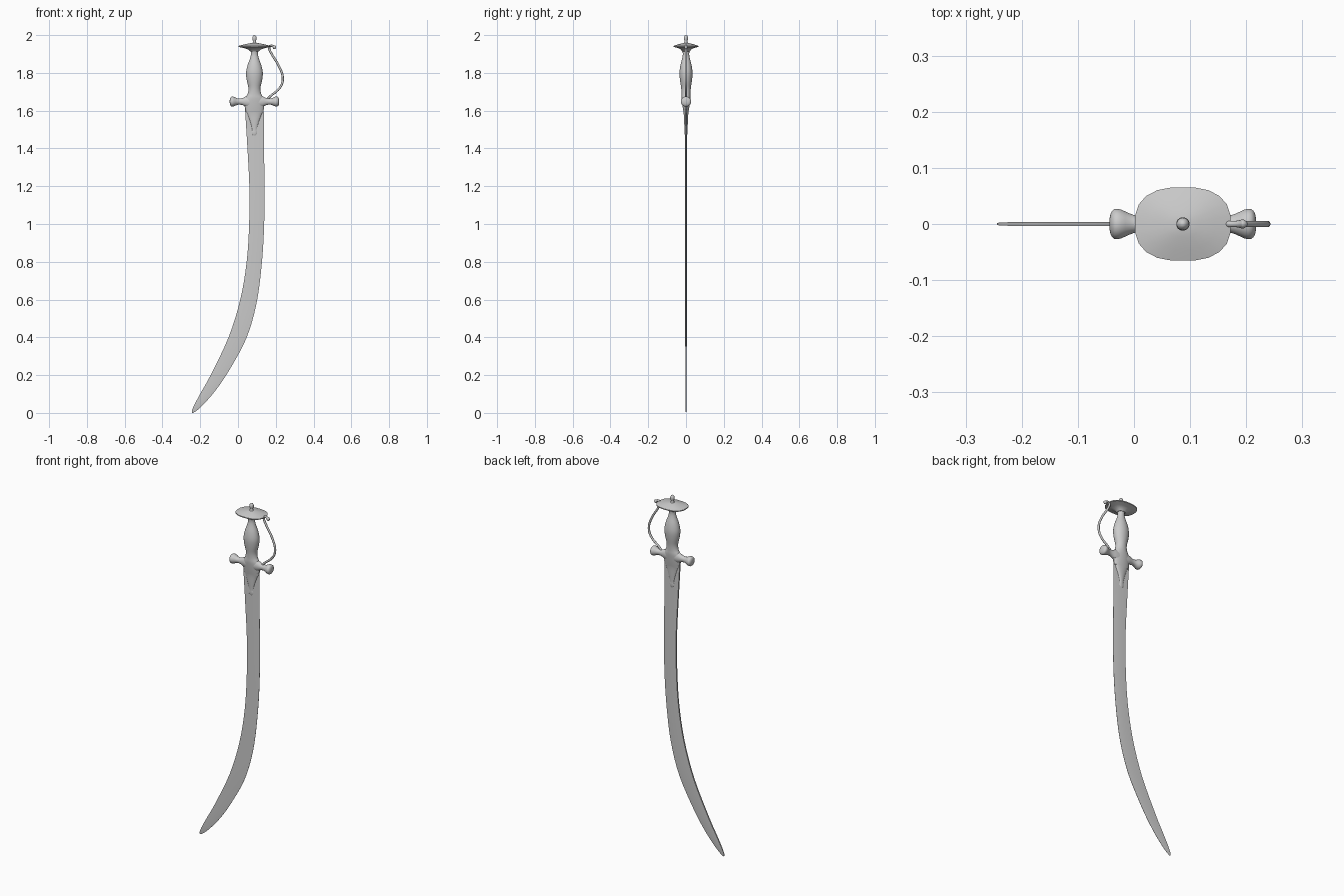
import bpy, bmesh, math
from mathutils import Vector

CX = 0.087  # hilt axis


def spline(rows, steps):
    """Catmull-Rom interpolation through rows of numbers."""
    pts = [Vector(r) for r in rows]
    out = []
    for i in range(len(pts) - 1):
        a, b, c, d = pts[max(i - 1, 0)], pts[i], pts[i + 1], pts[min(i + 2, len(pts) - 1)]
        for k in range(steps):
            t = k / steps
            out.append(0.5 * (2 * b + (c - a) * t + (2 * a - 5 * b + 4 * c - d) * t * t
                              + (3 * b - a - 3 * c + d) * t ** 3))
    return out + [pts[-1]]


def skin(name, rings, angle=40):
    """Bridge equal closed rings, cap both ends."""
    bm = bmesh.new()
    vr = [[bm.verts.new(p) for p in r] for r in rings]
    n = len(vr[0])
    for a, b in zip(vr, vr[1:]):
        for i in range(n):
            bm.faces.new((a[i], a[(i + 1) % n], b[(i + 1) % n], b[i]))
    bm.faces.new(vr[0])
    bm.faces.new(vr[-1])
    bmesh.ops.recalc_face_normals(bm, faces=bm.faces)
    me = bpy.data.meshes.new(name)
    bm.to_mesh(me)
    bm.free()
    ob = bpy.data.objects.new(name, me)
    bpy.context.collection.objects.link(ob)
    bpy.ops.object.select_all(action='DESELECT')
    bpy.context.view_layer.objects.active = ob
    ob.select_set(True)
    bpy.ops.object.shade_smooth_by_angle(angle=math.radians(angle))
    return ob


def lathe(name, sections, n=20, power=1.0, axis='Z', centre=(CX, 0, 0), angle=40):
    """Loft of (position, radius a, radius b) ovals; power < 1 squares them off."""
    rings = []
    for h, ra, rb in sections:
        ring = []
        for i in range(n):
            t = 2 * math.pi * (i + 0.5) / n
            c, s = math.cos(t), math.sin(t)
            u = ra * math.copysign(abs(c) ** power, c)
            v = rb * math.copysign(abs(s) ** power, s)
            p = (u, v, h) if axis == 'Z' else (h, v, u)
            ring.append(Vector(p) + Vector(centre))
        rings.append(ring)
    return skin(name, rings, angle)


# Curved blade: (back x, back z, edge x, edge z, half thickness)
stations = [
    (0.036, 1.63, 0.136, 1.63, 0.0045), (0.050, 1.40, 0.138, 1.40, 0.0045),
    (0.060, 1.20, 0.140, 1.20, 0.0045), (0.059, 1.00, 0.138, 0.98, 0.0045),
    (0.046, 0.80, 0.124, 0.77, 0.0042), (0.012, 0.60, 0.096, 0.57, 0.004),
    (-0.050, 0.40, 0.042, 0.39, 0.004), (-0.145, 0.20, -0.050, 0.22, 0.0038),
    (-0.195, 0.11, -0.118, 0.12, 0.0035), (-0.230, 0.045, -0.178, 0.05, 0.003),
    (-0.243, 0.015, -0.215, 0.015, 0.002), (-0.244, 0.001, -0.238, 0.0, 0.001)]
rings = []
for bx, bz, ex, ez, h in spline(stations, 4):
    def at(f, y):
        return Vector((bx + (ex - bx) * f, y, bz + (ez - bz) * f))
    rings.append([at(0, -h), at(0.6, -h), at(1, -0.0005), at(1, 0.0005), at(0.6, h), at(0, h)])
skin("blade", rings, 30)

# Swelling grip running down through the guard block
grip = [(1.59, 0.046, 0.013), (1.62, 0.052, 0.018), (1.65, 0.055, 0.022), (1.67, 0.047, 0.024),
        (1.69, 0.036, 0.024), (1.72, 0.032, 0.026), (1.76, 0.041, 0.032), (1.80, 0.045, 0.035),
        (1.84, 0.037, 0.030), (1.875, 0.024, 0.021), (1.90, 0.019, 0.017), (1.93, 0.022, 0.021)]
lathe("grip", spline(grip, 3))

# Tapering tongue over the root of the blade
tongue = [(1.466, 0.005, 0.004), (1.475, 0.015, 0.007), (1.488, 0.017, 0.008), (1.50, 0.014, 0.008),
          (1.54, 0.024, 0.010), (1.58, 0.038, 0.012), (1.61, 0.052, 0.016)]
lathe("tongue", spline(tongue, 3))

# Cross guard arms with flared ends
arm = [(0.0, 0.036, 0.020), (0.04, 0.030, 0.019), (0.06, 0.020, 0.016), (0.08, 0.016, 0.015),
       (0.095, 0.019, 0.019), (0.11, 0.026, 0.026), (0.122, 0.026, 0.027), (0.129, 0.017, 0.018),
       (0.131, 0.004, 0.004)]
for side, label in ((-1, "left"), (1, "right")):
    lathe("guard_arm_" + label, [(side * h, a, b) for h, a, b in spline(arm, 2)],
          axis='X', centre=(CX, 0, 1.648))

# Oval pommel disc and its finial
disc = [(1.912, 0.022, 0.020), (1.924, 0.034, 0.028), (1.931, 0.055, 0.042), (1.938, 0.086, 0.066),
        (1.943, 0.086, 0.066), (1.950, 0.058, 0.045), (1.956, 0.030, 0.023), (1.959, 0.008, 0.008)]
lathe("pommel_disc", disc, n=20, power=0.8)
finial = [(1.953, 0.015, 0.015), (1.963, 0.008, 0.008), (1.970, 0.008, 0.008), (1.979, 0.012, 0.012),
          (1.990, 0.011, 0.011), (1.998, 0.006, 0.006), (2.0, 0.002, 0.002)]
lathe("finial", finial, n=14, angle=60)

# Knuckle bow: tube in the xz plane, (x, z, half width)
bow = [(0.150, 1.655, 0.006), (0.175, 1.680, 0.006), (0.212, 1.710, 0.006), (0.234, 1.745, 0.006),
       (0.235, 1.790, 0.006), (0.212, 1.845, 0.006), (0.184, 1.890, 0.006), (0.166, 1.925, 0.006),
       (0.168, 1.941, 0.006), (0.182, 1.943, 0.006), (0.196, 1.935, 0.007)]
path = spline(bow, 4)
rings = []
for i, (x, z, r) in enumerate(path):
    d = path[min(i + 1, len(path) - 1)] - path[max(i - 1, 0)]
    side = Vector((d.y, 0, -d.x)).normalized()
    rings.append([Vector((x, 0, z)) + side * r * math.cos(t) + Vector((0, r * math.sin(t), 0))
                  for t in (2 * math.pi * k / 10 for k in range(10))])
skin("knuckle_bow", rings)

# Bud at the curled end of the bow
bud = [(-0.009, 0.004, 0.003), (-0.005, 0.009, 0.007), (0.003, 0.010, 0.008), (0.009, 0.004, 0.003)]
lathe("bow_bud", spline(bud, 2), n=12, axis='X', centre=(0.193, 0, 1.935), angle=60)
